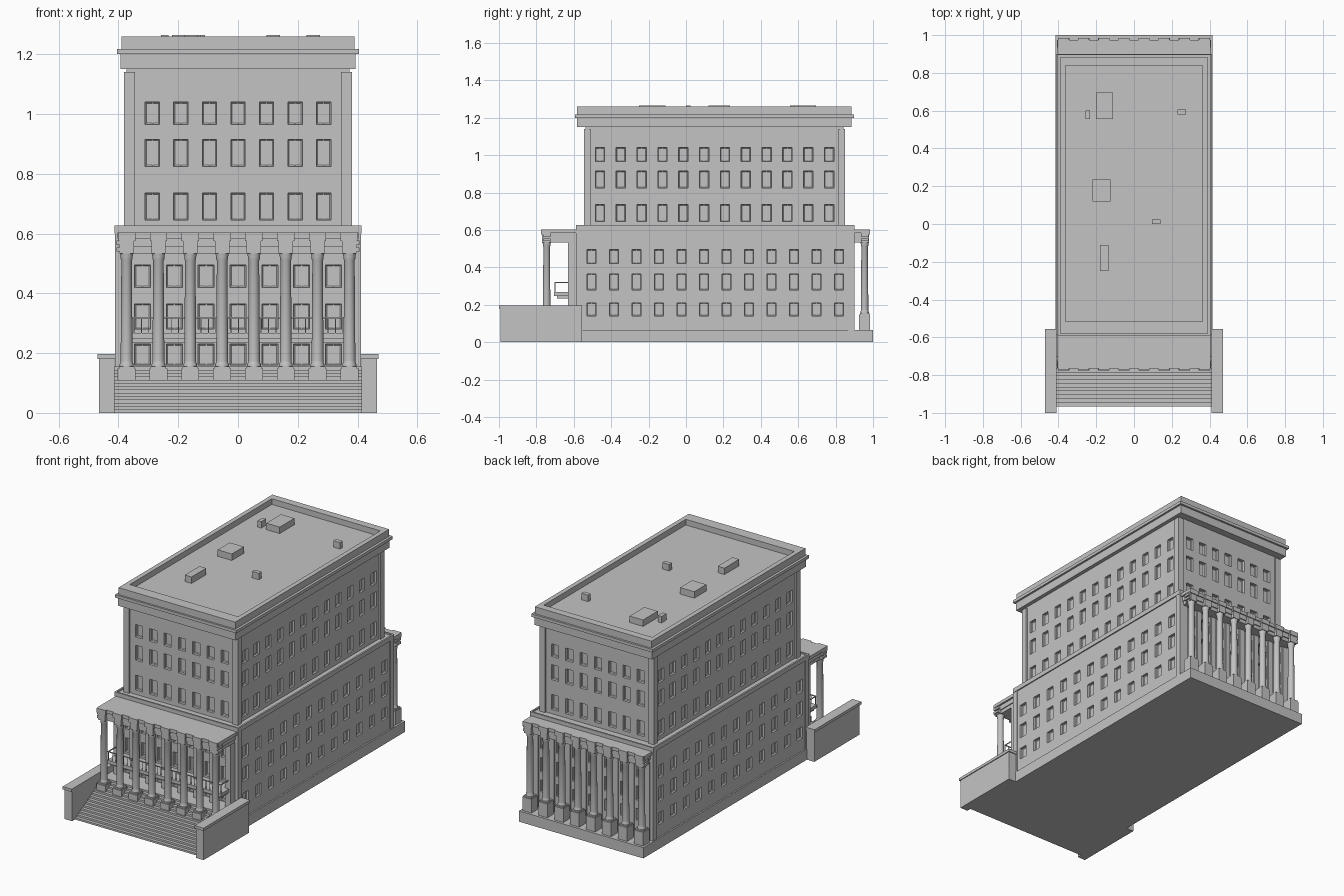
import bpy
import bmesh
from mathutils import Vector

if "Cube" in bpy.data.objects:
    bpy.data.objects.remove(bpy.data.objects["Cube"], do_unlink=True)

stone = bpy.data.materials.new("grey stone")
stone.use_nodes = True
GREY = (0.55, 0.55, 0.55, 1)
stone.diffuse_color = GREY
stone.node_tree.nodes["Principled BSDF"].inputs["Base Color"].default_value = GREY


def finish(name, bm):
    mesh = bpy.data.meshes.new(name)
    bm.to_mesh(mesh)
    bm.free()
    mesh.materials.append(stone)
    obj = bpy.data.objects.new(name, mesh)
    bpy.context.collection.objects.link(obj)
    return obj


def add_box(bm, x0, x1, y0, y1, z0, z1):
    verts = bmesh.ops.create_cube(bm, size=1)["verts"]
    for v in verts:
        v.co = Vector((x1 if v.co.x > 0 else x0, y1 if v.co.y > 0 else y0, z1 if v.co.z > 0 else z0))


def boxes(name, *specs):
    bm = bmesh.new()
    for spec in specs:
        add_box(bm, *spec)
    return finish(name, bm)


def wall(name, start, u, length, z0, z1, centres, width, rows, depth):
    """Wall sheet with recessed, framed windows; u runs rightwards seen from outside."""
    u, start, up = Vector(u), Vector(start), Vector((0, 0, 1))
    out = u.cross(up)
    cuts = [0] + [c + s * width / 2 for c in centres for s in (-1, 1)] + [length]
    levels = [z0] + [z for row in rows for z in row] + [z1]
    bm = bmesh.new()

    def quad(a0, a1, b0, b1):
        pts = [(a0, b0), (a1, b0), (a1, b1), (a0, b1)]
        return bm.faces.new([bm.verts.new(start + u * a + up * b) for a, b in pts])

    panes = []
    for i in range(len(cuts) - 1):
        for j in range(len(levels) - 1):
            face = quad(cuts[i], cuts[i + 1], levels[j], levels[j + 1])
            if i % 2 and j % 2:
                panes.append(face)
    bmesh.ops.remove_doubles(bm, verts=bm.verts[:], dist=1e-5)
    panes = [f for f in panes if f.is_valid]
    opened = bmesh.ops.extrude_discrete_faces(bm, faces=panes)["faces"]
    for f in opened:
        bmesh.ops.translate(bm, verts=f.verts[:], vec=-out * depth)
    # window frames
    bmesh.ops.inset_individual(bm, faces=opened, thickness=0.006, depth=-0.004)
    # central mullions
    for c in centres:
        for low, high in rows:
            f = quad(c - 0.002, c + 0.002, low, high)
            bmesh.ops.translate(bm, verts=f.verts[:], vec=-out * depth)
    return finish(name, bm)


def spread(count, length, margin):
    step = (length - 2 * margin) / (count - 1)
    return [margin + i * step for i in range(count)]


def storey(name, x, y0, y1, z0, z1, side_rows, end_rows, pitch, width, depth):
    """Four window walls around one block."""
    ends = [x + (i - 3) * pitch for i in range(7)]
    sides = spread(12, y1 - y0, 0.075)
    wall(name + "_front_wall", (-x, y0, 0), (1, 0, 0), 2 * x, z0, z1, ends, width, end_rows, depth)
    wall(name + "_back_wall", (x, y1, 0), (-1, 0, 0), 2 * x, z0, z1, ends, width, end_rows, depth)
    wall(name + "_left_wall", (x, y0, 0), (0, 1, 0), y1 - y0, z0, z1, sides, 0.05, side_rows, 0.012)
    wall(name + "_right_wall", (-x, y1, 0), (0, -1, 0), y1 - y0, z0, z1, sides, 0.05, side_rows, 0.012)


def corner_posts(name, x, y0, y1, z0, z1, size):
    boxes(name, *[(min(sx * x, sx * (x - size)), max(sx * x, sx * (x - size)), ya, ya + size, z0, z1)
                  for sx in (-1, 1) for ya in (y0, y1 - size)])


# Base and lower block
boxes("base_plinth", (-0.415, 0.415, -0.585, 1.0, 0, 0.065))
low_rows = [(0.14, 0.21), (0.28, 0.365), (0.42, 0.495)]
storey("lower", 0.406, -0.58, 0.893, 0.065, 0.6, low_rows, [(0.16, 0.23)] + low_rows[1:], 0.1065, 0.053, 0.015)
corner_posts("lower_corner_posts", 0.411, -0.587, 0.9, 0.065, 0.6, 0.034)
boxes("lower_cornice", (-0.413, 0.413, -0.588, 0.9, 0.6, 0.615), (-0.403, 0.403, -0.578, 0.89, 0.615, 0.619))
boxes("ledge_rim", *[(s * 0.408 - 0.005, s * 0.408 + 0.005, -0.588, 0.9, 0.615, 0.627) for s in (-1, 1)],
      *[(-0.413, 0.413, y, y + 0.01, 0.615, 0.627) for y in (-0.588, 0.89)])

# Upper block
up_rows = [(0.645, 0.735), (0.825, 0.915), (0.965, 1.04)]
storey("upper", 0.37, -0.535, 0.84, 0.615, 1.15, up_rows, up_rows, 0.0955, 0.048, 0.015)
corner_posts("upper_corner_posts", 0.381, -0.546, 0.851, 0.615, 1.14, 0.036)
corner_posts("upper_post_necks", 0.373, -0.538, 0.843, 1.14, 1.15, 0.02)

# Roof cornice, parapet and deck
boxes("roof_cornice", (-0.393, 0.393, -0.583, 0.885, 1.15, 1.2), (-0.405, 0.405, -0.594, 0.897, 1.2, 1.218),
      (-0.385, 0.385, -0.575, 0.88, 1.218, 1.226))
boxes("roof_parapet", *[(min(s * 0.362, s * 0.39), max(s * 0.362, s * 0.39), -0.583, 0.885, 1.218, 1.26) for s in (-1, 1)],
      (-0.362, 0.362, -0.583, -0.515, 1.218, 1.26), (-0.362, 0.362, 0.84, 0.885, 1.218, 1.26))
roof_units = [(-0.2, -0.11, 0.555, 0.695), (-0.257, -0.233, 0.555, 0.6), (-0.22, -0.125, 0.12, 0.235),
              (-0.18, -0.135, -0.25, -0.11), (0.23, 0.275, 0.58, 0.605), (0.095, 0.14, 0, 0.025)]
boxes("roof_units", *[u + (1.22, 1.265) for u in roof_units])

# Grand stairs and porch floor
STEPS = 14
boxes("front_stairs", *[(-0.413, 0.413, -0.965 + i * 0.02, -0.58, i * 0.155 / STEPS, (i + 1) * 0.155 / STEPS)
                        for i in range(STEPS)])
for side, s in (("left", 1), ("right", -1)):
    boxes(side + "_stair_wall", (s * 0.439 - 0.026, s * 0.439 + 0.026, -0.992, -0.56, 0, 0.18),
          (s * 0.44 - 0.03, s * 0.44 + 0.03, -1.0, -0.555, 0.18, 0.197))

# Colonnades
column_x = [(i - 3.5) * 0.1065 for i in range(8)]
profile = [(0.023, 0), (0.023, 0.008), (0.02, 0.014), (0.02, 0.02), (0.0175, 0.355),
           (0.02, 0.36), (0.02, 0.368), (0.023, 0.38)]


def column(name, x, y, z):
    bm = bmesh.new()
    rings = []
    for r, h in profile:
        ring = bmesh.ops.create_circle(bm, segments=20, radius=r)["verts"]
        bmesh.ops.translate(bm, verts=ring, vec=(x, y, z + h))
        rings.append(ring)
    for a, b in zip(rings, rings[1:]):
        for i in range(20):
            k = (i + 1) % 20
            bm.faces.new((a[i], a[k], b[k], b[i]))
    bm.faces.new(rings[-1])
    bmesh.ops.recalc_face_normals(bm, faces=bm.faces[:])
    obj = finish(name, bm)
    bpy.ops.object.select_all(action="DESELECT")
    obj.select_set(True)
    bpy.context.view_layer.objects.active = obj
    bpy.ops.object.shade_smooth_by_angle()


def colonnade(name, y, out, inner, foot):
    """Columns, pedestals and entablature; out is -1 for the front, 1 for the back."""
    def span(a, b):
        return min(a, b), max(a, b)
    for i, x in enumerate(column_x):
        column(f"{name}_column_{i + 1}", x, y, 0.155)
    boxes(name + "_pedestals", *[(x - 0.03, x + 0.03, y - 0.03, y + 0.03, foot, 0.148) for x in column_x],
          *[(x - 0.026, x + 0.026, y - 0.026, y + 0.026, 0.148, 0.156) for x in column_x])
    face = y + out * 0.012
    boxes(name + "_entablature", (-0.393, 0.393, *span(face, inner), 0.555, 0.583),
          (-0.387, 0.387, *span(face - out * 0.006, inner), 0.533, 0.555),
          (-0.404, 0.404, *span(face + out * 0.007, inner), 0.583, 0.603))
    boxes(name + "_entablature_blocks",
          *[(x - 0.024, x + 0.024, *span(face + out * 0.012, y - out * 0.02), 0.533, 0.575) for x in column_x],
          *[(x - 0.029, x + 0.029, *span(face + out * 0.017, y - out * 0.02), 0.575, 0.603) for x in column_x])
    # side blocks over the end columns
    boxes(name + "_end_blocks", *[(s * 0.395 - 0.012, s * 0.395 + 0.012, y - 0.02, y + 0.02, z, z + 0.014)
                                  for s in (-1, 1) for z in (0.54, 0.562)])


colonnade("front", -0.745, -1, -0.58, 0.07)
colonnade("back", 0.955, 1, 0.89, 0.06)

# Pilasters against the porch wall
boxes("porch_pilasters", *[(x - 0.017, x + 0.017, -0.63, -0.578, 0.155, 0.535) for x in column_x])
boxes("back_pilasters", *[(x - 0.016, x + 0.016, 0.885, 0.901, 0.065, 0.535) for x in column_x])

# Balcony with railing
boxes("balcony_slab", (-0.38, 0.38, -0.705, -0.58, 0.248, 0.268), (-0.37, 0.37, -0.69, -0.58, 0.235, 0.248))
rail_posts = [(-0.375 + i * 0.025, -0.372 + i * 0.025, -0.702, -0.699, 0.268, 0.318) for i in range(31)]
boxes("balcony_railing", (-0.378, 0.378, -0.703, -0.698, 0.316, 0.321), *rail_posts,
      *[(s * 0.376 - 0.002, s * 0.376 + 0.002, -0.703, -0.58, 0.316, 0.321) for s in (-1, 1)])
